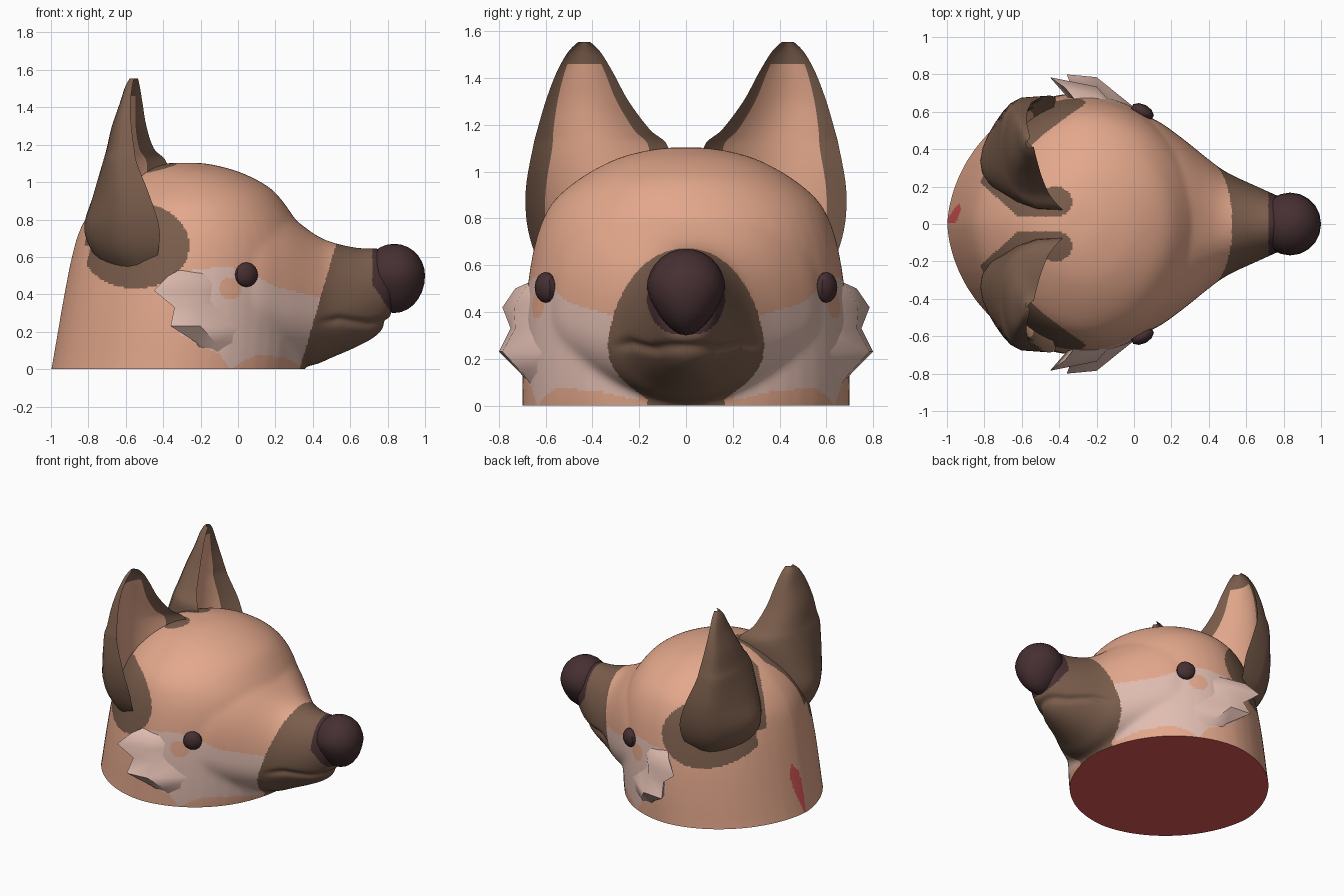
import bpy, bmesh, math
from mathutils import Matrix
from mathutils.bvhtree import BVHTree

if "Cube" in bpy.data.objects:
    bpy.data.objects.remove(bpy.data.objects["Cube"])


def material(name, rgb):
    m = bpy.data.materials.new(name)
    m.diffuse_color = (*rgb, 1)
    m.use_nodes = True
    m.node_tree.nodes["Principled BSDF"].inputs["Base Color"].default_value = m.diffuse_color
    return m


FUR = material("orange fur", (0.77, 0.39, 0.26))
BROWN = material("brown fur", (0.195, 0.11, 0.072))
PALE = material("pale cheek", (0.75, 0.51, 0.44))
DARK = material("dark nose", (0.062, 0.029, 0.032))
RED = material("inner red", (0.74, 0.1, 0.1))


def smooth_rows(rows, n):
    """Catmull-Rom resampling of a table of section parameters."""
    out = []
    for i in range(len(rows) - 1):
        a, b, c, d = (rows[max(0, min(len(rows) - 1, i + k))] for k in (-1, 0, 1, 2))
        for s in range(n):
            t = s / n
            out.append([0.5 * (2 * q + (r - p) * t + (2 * p - 5 * q + 4 * r - u) * t * t
                               + (3 * q - p - 3 * r + u) * t ** 3)
                        for p, q, r, u in zip(a, b, c, d)])
    return out + [list(rows[-1])]


def loft(bm, rings, pick=None):
    """Skin closed rings; pick(row, column) gives the material index."""
    vs = [[bm.verts.new(p) for p in r] for r in rings]
    n = len(rings[0])
    for i in range(len(vs) - 1):
        for j in range(n):
            k = (j + 1) % n
            f = bm.faces.new((vs[i][j], vs[i][k], vs[i + 1][k], vs[i + 1][j]))
            f.material_index = pick(i, j) if pick else 0
    bm.faces.new(vs[0])
    bm.faces.new(vs[-1])


def finish(bm, name, mats, angle=60, mirror=False, inside=None):
    bmesh.ops.recalc_face_normals(bm, faces=bm.faces[:])
    if inside:  # drop faces buried in the head
        def buried(p):
            loc, nor, _, _ = inside.find_nearest(p)
            return (p - loc).dot(nor) < -.012
        hidden = [f for f in bm.faces if all(buried(v.co) for v in f.verts)]
        bmesh.ops.delete(bm, geom=hidden, context='FACES')
    me = bpy.data.meshes.new(name)
    bm.to_mesh(me)
    bm.free()
    for m in mats:
        me.materials.append(m)
    ob = bpy.data.objects.new(name, me)
    bpy.context.collection.objects.link(ob)
    if angle:
        bpy.ops.object.select_all(action='DESELECT')
        ob.select_set(True)
        bpy.context.view_layer.objects.active = ob
        bpy.ops.object.shade_smooth_by_angle(angle=math.radians(angle))
    if mirror:
        md = ob.modifiers.new("mirror", 'MIRROR')
        md.use_axis = (False, True, False)
    return ob


def poly(pts, x):
    """Piecewise linear height at x."""
    for (x0, z0), (x1, z1) in zip(pts, pts[1:]):
        if x <= x1:
            return z0 + (z1 - z0) * max(0, (x - x0) / (x1 - x0))
    return pts[-1][1]


# Head: skull and neck (z, back x, front x, half width) plus snout, fused
skull = [(-.2, -1.04, .3, .7), (0, -1, .35, .7), (.2, -.965, .36, .7), (.4, -.93, .36, .69),
         (.6, -.89, .36, .665), (.75, -.845, .33, .63), (.87, -.77, .26, .57),
         (.97, -.67, .17, .455), (1.05, -.55, .02, .31), (1.09, -.45, -.12, .17),
         (1.103, -.36, -.2, .07)]
# x, top z, bottom z, half width, z of the widest point, roundness of the upper half
snout = [(-.1, .95, .03, .62, .4, .8), (.1, .92, .015, .565, .38, .78),
         (.25, .84, .01, .465, .34, .76), (.4, .728, .02, .345, .31, .82),
         (.5, .68, .06, .275, .32, .92), (.65, .648, .125, .205, .36, 1),
         (.75, .648, .185, .16, .42, 1), (.82, .61, .28, .13, .46, 1)]
turn = [2 * math.pi * k / 48 for k in range(48)]


def skull_ring(z, b, f, w):
    ring = []
    for a in turn:
        k = 1 - (.035 * abs(math.sin(2 * a)) if math.cos(a) < 0 else 0)
        ring.append(((b + f) / 2 + (f - b) / 2 * math.cos(a) * k, w * math.sin(a) * k, z))
    return ring


def snout_ring(x, t, b, w, m, p):
    ring = []
    for a in turn:
        c, s = math.cos(a), math.sin(a)
        e = p if s > 0 else 1
        ring.append((x, math.copysign(w * abs(c) ** e, c),
                     m + math.copysign(abs(s) ** e, s) * ((t - m) if s > 0 else (m - b))))
    return ring


bm = bmesh.new()
loft(bm, [skull_ring(*r) for r in smooth_rows(skull, 5)])
loft(bm, [snout_ring(*r) for r in smooth_rows(snout, 5)])
raw = finish(bm, "head_base", [], 0)
md = raw.modifiers.new("fuse", 'REMESH')
md.mode = 'VOXEL'
md.voxel_size = 0.0115
sm = raw.modifiers.new("soften", 'SMOOTH')
sm.factor, sm.iterations = 0.5, 40
bpy.context.view_layer.update()
fused = bpy.data.meshes.new_from_object(raw.evaluated_get(bpy.context.evaluated_depsgraph_get()))
bpy.data.objects.remove(raw)
bm = bmesh.new()
bm.from_mesh(fused)

# Mouth crease
bm.normal_update()
for v in bm.verts:
    x, y, z = v.co
    if x > .42:
        zm = poly([(.42, .25), (.55, .265), (.7, .24), (.8, .25)], x)
        v.co -= v.normal * .016 * min(1, (x - .42) / .1) * math.exp(-((z - zm) / .022) ** 2)

# Flat neck cut
bmesh.ops.bisect_plane(bm, geom=bm.verts[:] + bm.edges[:] + bm.faces[:],
                       plane_co=(0, 0, 0), plane_no=(0, 0, -1), clear_outer=True)
bmesh.ops.holes_fill(bm, edges=[e for e in bm.edges if e.is_boundary], sides=0)

CHEEK_TOP = [(-.4, .48), (-.25, .53), (-.05, .55), (.05, .52), (.2, .44), (.45, .38)]
CHEEK_LOW = [(-.33, .2), (-.22, .14), (-.1, .08), (-.04, .0), (.02, .04), (.1, .075),
             (.25, .065), (.35, .01)]


def head_colour(c):
    x, y, z = c.x, abs(c.y), c.z
    if z < .001:
        return 4
    if x > .72 + max(0, .45 - z) * .67:
        return 3
    if x > .33 + .29 * z:
        return 1
    if x < -.85 and abs(c.y - .015 - .17 * z) < min(.01 + .18 * z, .045, (.37 - z) * .6):
        return 4
    # Ear roots
    if y > .3 and ((x + .55) / .29) ** 2 + ((z - .66) / .23) ** 2 < 1:
        return 1
    lobe = math.sin(math.pi * max(0, min(1, (y - .08) / .58)))
    if z > .66 and y > .04 + max(0, -.62 - x) * .9 and x < -.38 - .24 * lobe:
        return 1
    if z > .95 and ((x + .42) / .09) ** 2 + ((y - .12) / .08) ** 2 < 1:
        return 1
    if (x + .04) ** 2 + (z - .43) ** 2 < .06 ** 2 and y > .4:
        return 0
    if x > -.32 and y > .2 and poly(CHEEK_LOW, x) < z < poly(CHEEK_TOP, x):
        return 2
    return 0


bmesh.ops.recalc_face_normals(bm, faces=bm.faces[:])
for f in bm.faces:
    f.material_index = head_colour(f.calc_center_median())
tree = BVHTree.FromBMesh(bm)
finish(bm, "head", [FUR, BROWN, PALE, DARK, RED], 50)

# Ears: crescent sections (z, inner x y, outer x y, back x)
ear = smooth_rows([(.45, -.45, .24, -.45, .5, -.6), (.6, -.42, .18, -.43, .62, -.76),
                   (.75, -.4, .14, -.42, .675, -.825),
                   (.92, -.37, .09, -.47, .685, -.79), (1.1, -.38, .075, -.54, .655, -.735),
                   (1.18, -.45, .155, -.555, .635, -.71), (1.3, -.49, .245, -.57, .6, -.68),
                   (1.42, -.51, .31, -.575, .555, -.635), (1.51, -.525, .365, -.565, .505, -.605),
                   (1.555, -.535, .41, -.555, .46, -.58)], 5)
rings = []
for z, xi, yi, xo, yo, xb in ear:
    depth = xb - (xi + xo) / 2
    ring = []
    for k in range(13):
        t = math.pi * k / 12
        s = (1 - math.cos(t)) / 2
        bulge = (max(0, math.sin(t)) ** .6 + .12 * math.sin(2 * t)) / 1.04
        ring.append((xi + (xo - xi) * s + depth * bulge, yi + (yo - yi) * s, z))
    for k in range(1, 14):
        s = 1 - k / 14
        ring.append((xi + (xo - xi) * s + .6 * depth * math.sin(math.pi * s) ** .8,
                     yi + (yo - yi) * s, z))
    rings.append(ring)
bm = bmesh.new()
loft(bm, rings, lambda i, j: 1 if 14 <= j <= 23 and ear[i][0] < 1.455 else 0)
finish(bm, "ear", [BROWN, FUR], 50, True, tree)

# Cheek tufts: z, front x y, middle x y, rear x y
tuft = [(.55, -.1, .57, -.2, .62, -.28, .62), (.5, -.08, .6, -.2, .69, -.37, .73),
        (.42, -.08, .6, -.2, .735, -.45, .785), (.33, 0, .58, -.2, .73, -.34, .75),
        (.23, .08, .56, -.2, .785, -.36, .8), (.14, .06, .57, -.12, .70, -.22, .71),
        (.04, 0, .58, -.1, .63, -.16, .62)]
bm = bmesh.new()
loft(bm, [[(a, b, z), (c, d, z), (e, f, z), (-.2, .5, z)] for z, a, b, c, d, e, f in tuft])
finish(bm, "cheek_tuft", [PALE], 40, True, tree)

# Nose, tapering below
bm = bmesh.new()
bmesh.ops.create_uvsphere(bm, u_segments=20, v_segments=14, radius=1)
for v in bm.verts:
    x, y, z = v.co
    low = max(0, -z)
    v.co = (.835 + .165 * x, .168 * y * (1 - .3 * low), .5 + z * (.2 if z < 0 else .17))
finish(bm, "nose", [DARK], 60, False, tree)

# Eyes
bm = bmesh.new()
bmesh.ops.create_uvsphere(bm, u_segments=10, v_segments=8, radius=1,
                          matrix=Matrix.Translation((.045, .6, .505))
                          @ Matrix.Rotation(math.radians(-28), 4, 'Z')
                          @ Matrix.Diagonal((.066, .04, .066, 1)))
finish(bm, "eye", [DARK], 40, True, tree)
